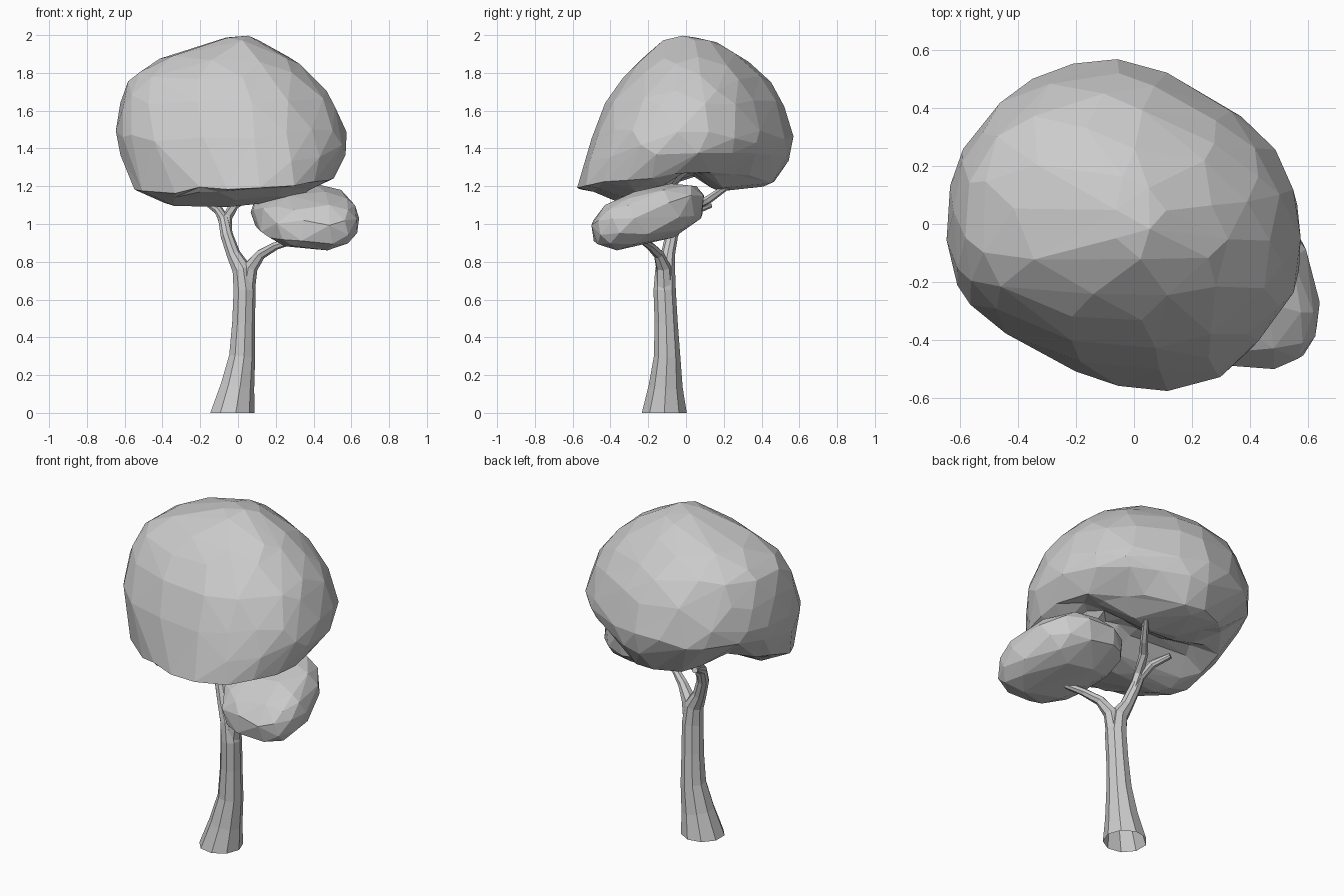
import bpy, bmesh, math
from mathutils import Vector

if "Cube" in bpy.data.objects:
    bpy.data.objects.remove(bpy.data.objects["Cube"])


def finish(name, bm):
    bmesh.ops.recalc_face_normals(bm, faces=bm.faces[:])
    me = bpy.data.meshes.new(name)
    bm.to_mesh(me)
    bm.free()
    ob = bpy.data.objects.new(name, me)
    bpy.context.collection.objects.link(ob)
    return ob


def lerp_table(table, t):
    """Piecewise linear lookup; the first column is the key."""
    if t <= table[0][0]:
        return list(table[0][1:])
    for a, b in zip(table, table[1:]):
        if t <= b[0]:
            f = (t - a[0]) / (b[0] - a[0])
            return [p + (q - p) * f for p, q in zip(a[1:], b[1:])]
    return list(table[-1][1:])


def blob(name, place, ratio):
    """Ball reshaped by place(), then decimated into irregular flat facets."""
    bm = bmesh.new()
    bmesh.ops.create_icosphere(bm, subdivisions=4, radius=1)
    for v in bm.verts:
        v.co = place(v.co.normalized())
    ob = finish(name, bm)
    mod = ob.modifiers.new("facets", 'DECIMATE')
    mod.ratio = ratio
    return ob


def tube(name, path, sides):
    """Tapered limb through (x, y, z, radius) points, open at the ground."""
    bm = bmesh.new()
    pts = [Vector(p[:3]) for p in path]
    rings = []
    for i, p in enumerate(pts):
        d = (pts[min(i + 1, len(pts) - 1)] - pts[max(i - 1, 0)]).normalized()
        if p.z == 0:
            d = Vector((0, 0, 1))
        u = Vector((0, 1, 0)).cross(d).normalized()
        w = d.cross(u)
        rings.append([bm.verts.new(p + path[i][3] * (u * math.cos(a) + w * math.sin(a)))
                      for a in (math.tau * k / sides for k in range(sides))])
    for a, b in zip(rings, rings[1:]):
        for k in range(sides):
            n = (k + 1) % sides
            bm.faces.new((a[k], a[n], b[n], b[k]))
    bm.faces.new(rings[-1])
    return finish(name, bm)


# Large canopy: level extents (key, z, xmin, xmax, ymin, ymax), key 0 = top
LEVELS = [(0.00, 2.00, -0.03, 0.03, -0.02, 0.02),
          (0.05, 1.985, -0.08, 0.08, -0.07, 0.09),
          (0.09, 1.96, -0.15, 0.14, -0.14, 0.175),
          (0.18, 1.88, -0.41, 0.28, -0.24, 0.31),
          (0.27, 1.78, -0.575, 0.40, -0.335, 0.435),
          (0.36, 1.65, -0.625, 0.505, -0.43, 0.52),
          (0.45, 1.50, -0.65, 0.565, -0.49, 0.57),
          (0.55, 1.35, -0.63, 0.575, -0.54, 0.58),
          (0.63, 1.22, -0.59, 0.52, -0.58, 0.53)]
# Plan outline, relative radius every 30 degrees
PLAN = [1.0, 0.94, 0.88, 0.98, 1.0, 0.99, 0.99, 1.05, 0.97, 0.97, 1.06, 1.08, 1.0]
PLAN = [(30 * i, r) for i, r in enumerate(PLAN)]
# Lower rim by angle: height and inset
RIM = [(0, 1.27, 0.97), (40, 1.28, 0.86), (90, 1.205, 0.90), (120, 1.22, 0.86),
       (148, 1.31, 0.82), (175, 1.24, 0.95), (200, 1.18, 0.95), (230, 1.16, 0.91),
       (270, 1.18, 1.0), (300, 1.20, 1.03), (330, 1.22, 0.98), (360, 1.27, 0.97)]
# Underside height along y, with a cross-wise hollow
UNDER = [(-0.57, 1.19), (-0.40, 1.13), (-0.20, 1.09), (-0.10, 1.13), (-0.03, 1.24),
         (0.04, 1.26), (0.10, 1.21), (0.17, 1.17), (0.45, 1.19)]


def canopy_point(d):
    s = math.acos(max(-1, min(1, d.z))) / math.pi
    z, x0, x1, y0, y1 = lerp_table(LEVELS, s)
    a = math.atan2(d.y, d.x)
    deg = math.degrees(a) % 360
    r = lerp_table(PLAN, deg)[0]
    rim_z, inset = lerp_table(RIM, deg)
    f = max(0, min(1, (s - 0.50) / 0.13))
    z += (rim_z - 1.22) * f
    r *= 1 + (inset - 1) * f
    inner = 1.0 if s <= 0.63 else (1 - s) / 0.37
    x = (x0 + x1) / 2 + (x1 - x0) / 2 * r * math.cos(a) * inner
    y = (y0 + y1) / 2 + (y1 - y0) / 2 * r * math.sin(a) * inner
    if s > 0.63:
        low = lerp_table(UNDER, y)[0] + 0.12 * max(0, x)
        low += 0.09 * math.exp(-((x + 0.4) ** 2 + (y - 0.22) ** 2) / 0.03)
        z += (low - z) * min(1, (1 - inner) * 3)
    return Vector((x, y, z))


blob("large_canopy", canopy_point, 0.23)


# Small side canopy: squarish ball, sheared so it dips to the front
def small_point(d):
    q = [math.copysign(abs(c) ** 0.8, c) for c in d]
    return Vector((0.355 + 0.27 * q[0] - 0.06 * q[1],
                   -0.20 + 0.30 * q[1],
                   1.04 + 0.147 * q[2] + 0.073 * q[1] + 0.015 * q[0] * q[2]))


blob("small_canopy", small_point, 0.08)

# Trunk running on into the left limb
tube("trunk", [(-0.033, -0.115, 0, 0.121), (-0.005, -0.108, 0.14, 0.092),
               (0.02, -0.1, 0.3, 0.071), (0.028, -0.105, 0.48, 0.062),
               (0.033, -0.113, 0.65, 0.06), (0.02, -0.11, 0.76, 0.053),
               (-0.025, -0.095, 0.84, 0.038), (-0.06, -0.075, 0.94, 0.034),
               (-0.075, -0.04, 1.02, 0.03), (-0.10, 0.04, 1.07, 0.024),
               (-0.15, 0.13, 1.10, 0.016)], 9)
# Right limb carrying the small canopy
tube("right_limb", [(0.045, -0.115, 0.66, 0.046), (0.065, -0.12, 0.77, 0.04),
                    (0.12, -0.145, 0.84, 0.028), (0.20, -0.19, 0.885, 0.022),
                    (0.33, -0.25, 0.925, 0.016)], 7)
# Rear limb reaching up into the hollow
tube("rear_limb", [(-0.06, -0.075, 0.94, 0.03), (-0.06, -0.03, 1.03, 0.028),
                   (-0.02, 0.06, 1.10, 0.024), (0.03, 0.12, 1.13, 0.022),
                   (0.10, 0.22, 1.20, 0.016)], 6)
